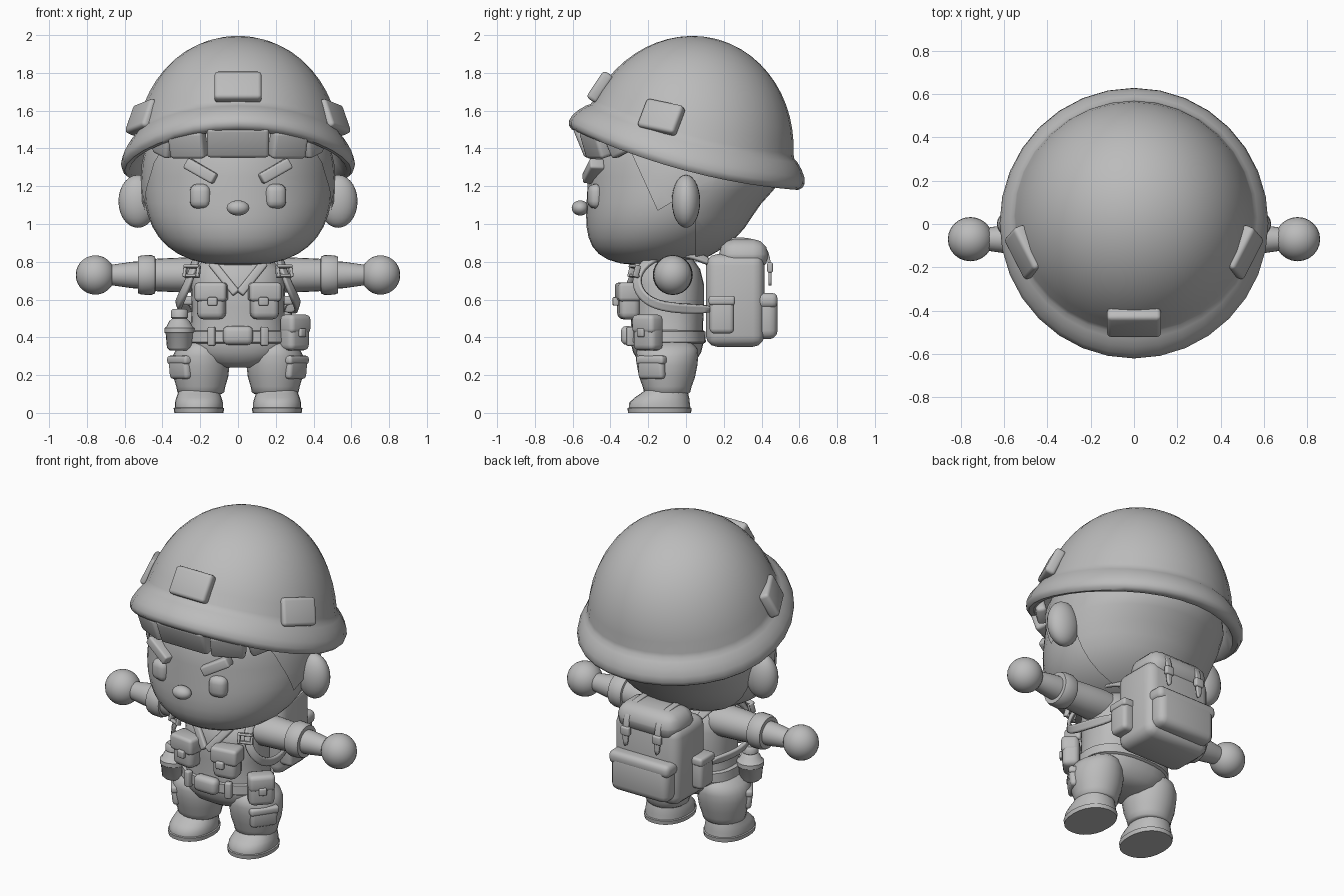
import bpy, bmesh
from math import sin, cos, pi, radians, copysign
from mathutils import Vector, Matrix

cube = bpy.data.objects.get("Cube")
if cube:
    bpy.data.objects.remove(cube, do_unlink=True)

clay = bpy.data.materials.new("clay_grey")
clay.use_nodes = True
clay.diffuse_color = (0.5, 0.5, 0.5, 1)
clay.node_tree.nodes["Principled BSDF"].inputs["Base Color"].default_value = (0.5, 0.5, 0.5, 1)
parts = []


def finish(name, bm, mirror=False):
    """Turn a bmesh in world coordinates into an object."""
    bmesh.ops.recalc_face_normals(bm, faces=bm.faces[:])
    mesh = bpy.data.meshes.new(name)
    bm.to_mesh(mesh)
    bm.free()
    mesh.materials.append(clay)
    ob = bpy.data.objects.new(name, mesh)
    bpy.context.collection.objects.link(ob)
    if mirror:
        ob.modifiers.new("Mirror", 'MIRROR')
    parts.append(ob)
    return ob


def loft(name, rings, centre=(0, 0, 0), n=24, power=2, turn=None, mirror=False):
    """Skin rings of (height, x radius, y radius, y offset)."""
    bm = bmesh.new()
    loops = []
    for ring in rings:
        h, rx, ry = ring[:3]
        oy = ring[3] if len(ring) > 3 else 0
        loop = []
        for i in range(n):
            c, s = cos(2 * pi * i / n), sin(2 * pi * i / n)
            x = copysign(abs(c) ** (2 / power), c) * rx
            y = copysign(abs(s) ** (2 / power), s) * ry
            loop.append(bm.verts.new((x, y + oy, h)))
        loops.append(loop)
    for a, b in zip(loops, loops[1:]):
        for i in range(n):
            j = (i + 1) % n
            bm.faces.new((a[i], a[j], b[j], b[i]))
    bm.faces.new(loops[0])
    bm.faces.new(loops[-1])
    bm.transform(Matrix.Translation(centre) @ (turn or Matrix()))
    return finish(name, bm, mirror)


def box(name, centre, size, normal=(0, -1, 0), roll=0, bevel=0.02, mirror=False):
    """Rounded box: size is width, height, thickness along the normal."""
    bm = bmesh.new()
    bmesh.ops.create_cube(bm, size=1)
    bmesh.ops.scale(bm, vec=size, verts=bm.verts[:])
    bmesh.ops.bevel(bm, geom=bm.edges[:], offset=bevel, segments=3, profile=0.5,
                    affect='EDGES', clamp_overlap=True)
    aim = Vector(normal).to_track_quat('Z', 'Y').to_matrix().to_4x4()
    bm.transform(Matrix.Translation(centre) @ aim @ Matrix.Rotation(roll, 4, 'Z'))
    return finish(name, bm, mirror)


def ball(name, centre, radii, mirror=False):
    bm = bmesh.new()
    bmesh.ops.create_uvsphere(bm, u_segments=24, v_segments=14, radius=1)
    bm.transform(Matrix.Translation(centre) @ Matrix.Diagonal((*radii, 1)))
    return finish(name, bm, mirror)


def ribbon(name, points, width, thick, hub):
    """Mirrored flat strap through points, facing away from the hub."""
    bm = bmesh.new()
    pts = [Vector(p) for p in points]
    rows = []
    for i, p in enumerate(pts):
        along = pts[min(i + 1, len(pts) - 1)] - pts[max(i - 1, 0)]
        side = along.cross(p - Vector(hub)).normalized() * width / 2
        rows.append((bm.verts.new(p - side), bm.verts.new(p + side)))
    for a, b in zip(rows, rows[1:]):
        bm.faces.new((a[0], a[1], b[1], b[0]))
    ob = finish(name, bm, True)
    ob.modifiers.new("Smooth", 'SUBSURF').levels = 2
    solid = ob.modifiers.new("Thickness", 'SOLIDIFY')
    solid.thickness, solid.offset = thick, 0


# Head: jaw pushed forward, nape cut back
def head_rings(k):
    rings = []
    for i in range(21):
        s = sin(radians(-86 + 172 * i / 20))
        p = 2.6 if s < 0 else 2
        w = (1 - abs(s) ** p) ** (1 / p) * k
        nape = 0.055 * w * min(1, max(0, -s / 0.35))
        jaw = -0.17 * s * s if s < 0 else 0
        rings.append((0.47 * s * k, 0.5 * w, 0.51 * w - nape, jaw - nape))
    return rings


loft("head", head_rings(1), (0, -0.01, 1.25), 36)

# Hair shell with pointed sideburns in front of the ears
hair = loft("hair", head_rings(1.03), (0, -0.01, 1.25), 36)
bm = bmesh.new()
bm.from_mesh(hair.data)
for co, no in (((0, -0.15, 1.07), (0, 0.33, 0.15)), ((0, -0.15, 1.07), (0, -0.6, 1)),
               ((0, 0.05, 1), (0, 1, 0))):
    bmesh.ops.bisect_plane(bm, geom=bm.verts[:] + bm.edges[:] + bm.faces[:],
                           plane_co=co, plane_no=no)
bald = []
for f in bm.faces:
    c = f.calc_center_median()
    ahead = c.y < -0.3 + (1.4 - c.z) * 0.455
    below = c.z < 1.07 + 0.6 * (c.y + 0.15) and c.y < 0.05
    if ahead or below:
        bald.append(f)
bmesh.ops.delete(bm, geom=bald, context='FACES')
bm.to_mesh(hair.data)
bm.free()

# Fringe
box("fringe_middle", (0, -0.53, 1.44), (0.33, 0.17, 0.08), (0, -0.92, -0.38))
box("fringe_side", (0.265, -0.475, 1.425), (0.2, 0.15, 0.08), (0.4, -0.85, -0.3), mirror=True)
box("fringe_outer", (0.395, -0.36, 1.42), (0.12, 0.12, 0.06), (0.75, -0.65, -0.2), 0.35, mirror=True)

# Face
ball("ear", (0.53, 0, 1.12), (0.103, 0.075, 0.14), True)
box("eye", (0.2, -0.48, 1.147), (0.112, 0.13, 0.08), (0.2, -1, 0), bevel=0.039, mirror=True)
ball("nose", (0, -0.56, 1.085), (0.06, 0.045, 0.04))
box("eyebrow", (0.195, -0.49, 1.28), (0.18, 0.06, 0.08), (0.25, -1, 0.05), 0.5, 0.012, True)

# Helmet: dome and thick rounded brim, tipped backwards and drooping at the sides
shell = [(0.2, 0.48, 0.5), (0.03, 0.53, 0.545), (-0.025, 0.575, 0.585), (-0.025, 0.6, 0.62),
         (-0.008, 0.615, 0.64), (0.015, 0.62, 0.646), (0.05, 0.612, 0.635), (0.085, 0.592, 0.61),
         (0.115, 0.57, 0.58), (0.13, 0.555, 0.558)]
for i in range(13):
    a = radians(14 + 74 * i / 12)
    shell.append((0.635 * sin(a), 0.565 * cos(a), 0.565 * cos(a)))
helmet = loft("helmet", shell, (0, 0, 1.365), 32, turn=Matrix.Rotation(radians(-15), 4, 'X'))
for v in helmet.data.vertices:
    v.co.z -= 0.16 * v.co.x ** 2 * min(1, max(0, (1.9 - v.co.z) / 0.4))
box("helmet_front_tag", (0, -0.455, 1.725), (0.25, 0.17, 0.065), (0, -0.83, 0.55))
box("helmet_side_tag", (0.505, -0.13, 1.565), (0.22, 0.165, 0.065), (0.85, -0.35, 0.42), -0.2,
    mirror=True)

# Torso, belt and collar
loft("torso", [(0.24, 0.08, 0.1), (0.27, 0.2, 0.15), (0.32, 0.26, 0.18), (0.38, 0.268, 0.195),
               (0.46, 0.25, 0.19), (0.56, 0.245, 0.195), (0.68, 0.25, 0.195), (0.76, 0.24, 0.175),
               (0.81, 0.18, 0.14), (0.88, 0.1, 0.1)], (0, -0.1, 0), 28, 2.4)
loft("belt", [(0.365, 0.26, 0.19), (0.375, 0.278, 0.205), (0.43, 0.273, 0.203), (0.44, 0.25, 0.18)],
     (0, -0.1, 0), 28, 2.4)
box("belt_buckle", (0, -0.31, 0.41), (0.16, 0.1, 0.07), bevel=0.03)
box("belt_loop", (0.14, -0.295, 0.405), (0.04, 0.1, 0.04), (0.3, -1, 0), bevel=0.01, mirror=True)
box("collar", (0.075, -0.285, 0.715), (0.22, 0.045, 0.03), (0.2, -1, 0.25), 0.87, 0.01, True)

# Chest pockets
box("chest_pocket", (0.14, -0.305, 0.58), (0.15, 0.17, 0.11), (0.15, -1, 0), bevel=0.035, mirror=True)
box("chest_pocket_flap", (0.14, -0.308, 0.64), (0.17, 0.1, 0.12), (0.15, -1, 0), mirror=True)
box("chest_pocket_button", (0.135, -0.372, 0.59), (0.05, 0.045, 0.03), (0.15, -1, 0), bevel=0.008,
    mirror=True)

# Arms
along_x = Matrix.Rotation(pi / 2, 4, 'Y')
shoulder = (0, -0.07, 0.73)
loft("sleeve", [(0.12, 0.085, 0.1), (0.22, 0.095, 0.105), (0.35, 0.09, 0.095), (0.45, 0.085, 0.085)],
     shoulder, turn=along_x, mirror=True)
loft("sleeve_cuff", [(0.435, 0.08, 0.08), (0.44, 0.098, 0.098), (0.46, 0.106, 0.106),
                     (0.51, 0.104, 0.104), (0.53, 0.096, 0.096), (0.53, 0.07, 0.07)],
     shoulder, turn=along_x, mirror=True)
loft("forearm", [(0.48, 0.073, 0.073), (0.56, 0.07, 0.07), (0.63, 0.06, 0.06), (0.7, 0.05, 0.05)],
     shoulder, turn=along_x, mirror=True)
ball("hand", (0.755, -0.07, 0.73), (0.104, 0.102, 0.104), True)

# Legs and boots
loft("trouser_leg", [(0.1, 0.11, 0.11), (0.11, 0.124, 0.122), (0.14, 0.13, 0.13),
                     (0.19, 0.145, 0.148), (0.25, 0.152, 0.16), (0.3, 0.15, 0.165),
                     (0.34, 0.128, 0.16), (0.38, 0.07, 0.12)], (0.197, -0.1, 0), mirror=True)
box("thigh_pocket", (0.305, -0.18, 0.23), (0.16, 0.1, 0.05), (0.82, -0.57, -0.1), mirror=True)
box("thigh_pocket_flap", (0.308, -0.182, 0.28), (0.175, 0.045, 0.055), (0.82, -0.57, 0), bevel=0.015,
    mirror=True)
loft("boot", [(0, 0.13, 0.167), (0.025, 0.134, 0.17), (0.028, 0.127, 0.163), (0.055, 0.127, 0.16),
              (0.08, 0.12, 0.145, 0.012), (0.1, 0.113, 0.128, 0.024), (0.115, 0.108, 0.115, 0.033),
              (0.14, 0.1, 0.1, 0.04)], (0.207, -0.14, 0), 24, 2.2, mirror=True)

# Belt pouch on the left hip
out = Vector((0.72, -0.69, 0))
hip = Vector((0.3, -0.2, 0.425))
box("hip_pouch", hip, (0.15, 0.19, 0.1), out, bevel=0.03)
box("hip_pouch_flap", hip + out * 0.006 + Vector((0, 0, 0.045)), (0.155, 0.1, 0.1), out, bevel=0.025)
box("hip_pouch_button", hip + out * 0.055, (0.045, 0.045, 0.025), out, bevel=0.008)

# Canteen on the right hip
loft("canteen", [(0.33, 0.05, 0.05), (0.345, 0.066, 0.066), (0.42, 0.073, 0.073),
                 (0.425, 0.079, 0.079), (0.45, 0.079, 0.079), (0.455, 0.07, 0.07),
                 (0.485, 0.055, 0.055), (0.5, 0.037, 0.037), (0.505, 0.046, 0.046),
                 (0.54, 0.046, 0.046), (0.55, 0.036, 0.036)], (-0.31, -0.2, 0), 20)

# Shoulder straps with buckles
ribbon("shoulder_strap", [(0.17, 0.14, 0.79), (0.19, 0.02, 0.85), (0.21, -0.13, 0.85),
                          (0.235, -0.25, 0.77), (0.27, -0.27, 0.67), (0.315, -0.2, 0.58),
                          (0.32, -0.05, 0.55), (0.25, 0.15, 0.55)], 0.05, 0.02, (0, -0.1, 0.65))
for dz in (-0.025, 0.025):
    box("strap_buckle_bar", (0.245, -0.275, 0.75 + dz), (0.085, 0.016, 0.03), (0.4, -1, 0.3),
        bevel=0.005, mirror=True)
for dx in (-0.035, 0.035):
    box("strap_buckle_side", (0.245 + dx, -0.275 + dx * 0.4, 0.75), (0.016, 0.065, 0.03),
        (0.4, -1, 0.3), bevel=0.005, mirror=True)

# Backpack
back = (0, 1, 0)
box("backpack", (0, 0.26, 0.595), (0.45, 0.49, 0.31), back, bevel=0.06)
box("backpack_lid", (0, 0.305, 0.835), (0.42, 0.17, 0.26), back, bevel=0.08)
box("backpack_pocket", (0, 0.42, 0.505), (0.4, 0.23, 0.13), back, bevel=0.045)
box("backpack_pocket_flap", (0, 0.42, 0.595), (0.42, 0.08, 0.13), back, bevel=0.03)
box("backpack_side_pocket", (0.235, 0.19, 0.515), (0.13, 0.19, 0.1), (1, 0, 0), bevel=0.025, mirror=True)
box("backpack_side_flap", (0.235, 0.19, 0.595), (0.14, 0.05, 0.11), (1, 0, 0), bevel=0.015, mirror=True)
ribbon("backpack_lid_strap", [(0.11, 0.2, 0.92), (0.11, 0.33, 0.925), (0.11, 0.42, 0.89),
                              (0.11, 0.445, 0.8), (0.11, 0.445, 0.67)], 0.035, 0.015, (0.11, 0.2, 0.6))
box("backpack_buckle", (0.11, 0.445, 0.77), (0.06, 0.055, 0.03), back, bevel=0.01, mirror=True)

# Smooth shading with crisp creases
bpy.ops.object.select_all(action='DESELECT')
for ob in parts:
    ob.select_set(True)
bpy.context.view_layer.objects.active = parts[0]
bpy.ops.object.shade_smooth_by_angle(angle=radians(45))
